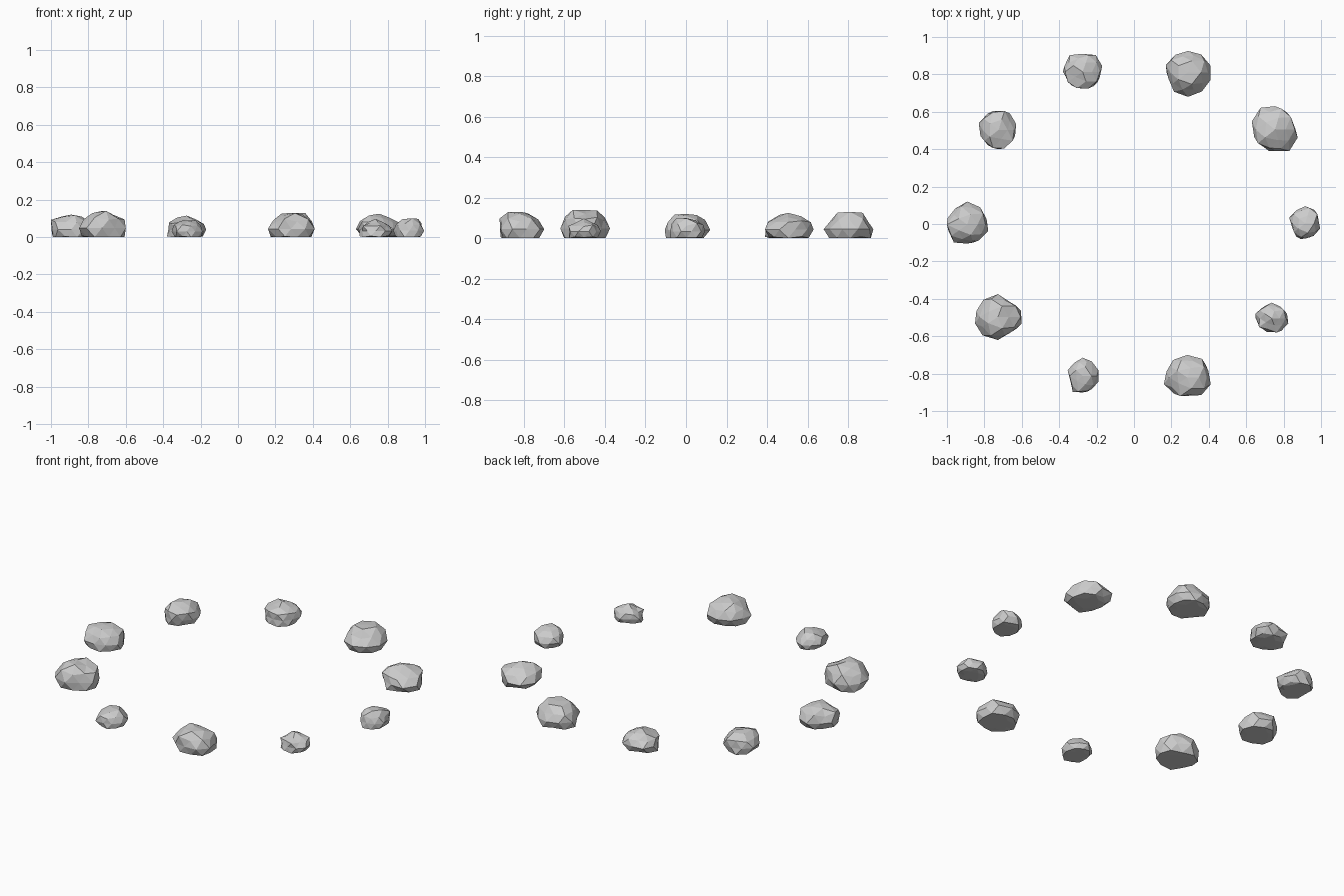
import bpy, bmesh, random

if "Cube" in bpy.data.objects:
    bpy.data.objects.remove(bpy.data.objects["Cube"])

# Ring of stones: x min, x max, y min, y max, height
STONES = [
    (0.83, 0.995, -0.08, 0.095, 0.10),
    (0.63, 0.875, 0.39, 0.63, 0.125),
    (0.17, 0.41, 0.68, 0.925, 0.13),
    (-0.38, -0.17, 0.725, 0.91, 0.115),
    (-0.83, -0.63, 0.40, 0.605, 0.11),
    (-1.00, -0.78, -0.105, 0.12, 0.12),
    (-0.85, -0.60, -0.62, -0.375, 0.14),
    (-0.355, -0.19, -0.90, -0.715, 0.09),
    (0.16, 0.41, -0.92, -0.70, 0.13),
    (0.65, 0.825, -0.58, -0.42, 0.097),
]


def remap(v, lo, hi, new_lo, new_hi):
    return new_lo + (v - lo) / (hi - lo) * (new_hi - new_lo)


def stone(name, x0, x1, y0, y1, height, seed):
    rng = random.Random(seed)
    bm = bmesh.new()
    bmesh.ops.create_icosphere(bm, subdivisions=2, radius=1)
    # Roughen the ball
    for v in bm.verts:
        v.co *= rng.uniform(0.86, 1.12)
    xs = [v.co.x for v in bm.verts]
    ys = [v.co.y for v in bm.verts]
    top = max(v.co.z for v in bm.verts)
    bounds = (min(xs), max(xs)), (min(ys), max(ys))
    # Fit to its footprint, squash, and flatten the underside on the ground
    centre = height * 0.34
    for v in bm.verts:
        v.co.x = remap(v.co.x, *bounds[0], x0, x1)
        v.co.y = remap(v.co.y, *bounds[1], y0, y1)
        v.co.z = max(0.0, centre + v.co.z / top * (height - centre))
    mesh = bpy.data.meshes.new(name)
    bm.to_mesh(mesh)
    bm.free()
    # Put the origin at the stone's foot
    obj = bpy.data.objects.new(name, mesh)
    bpy.context.collection.objects.link(obj)
    return obj


for i, s in enumerate(STONES):
    stone(f"ring_stone_{i + 1}", *s, seed=i + 11)
